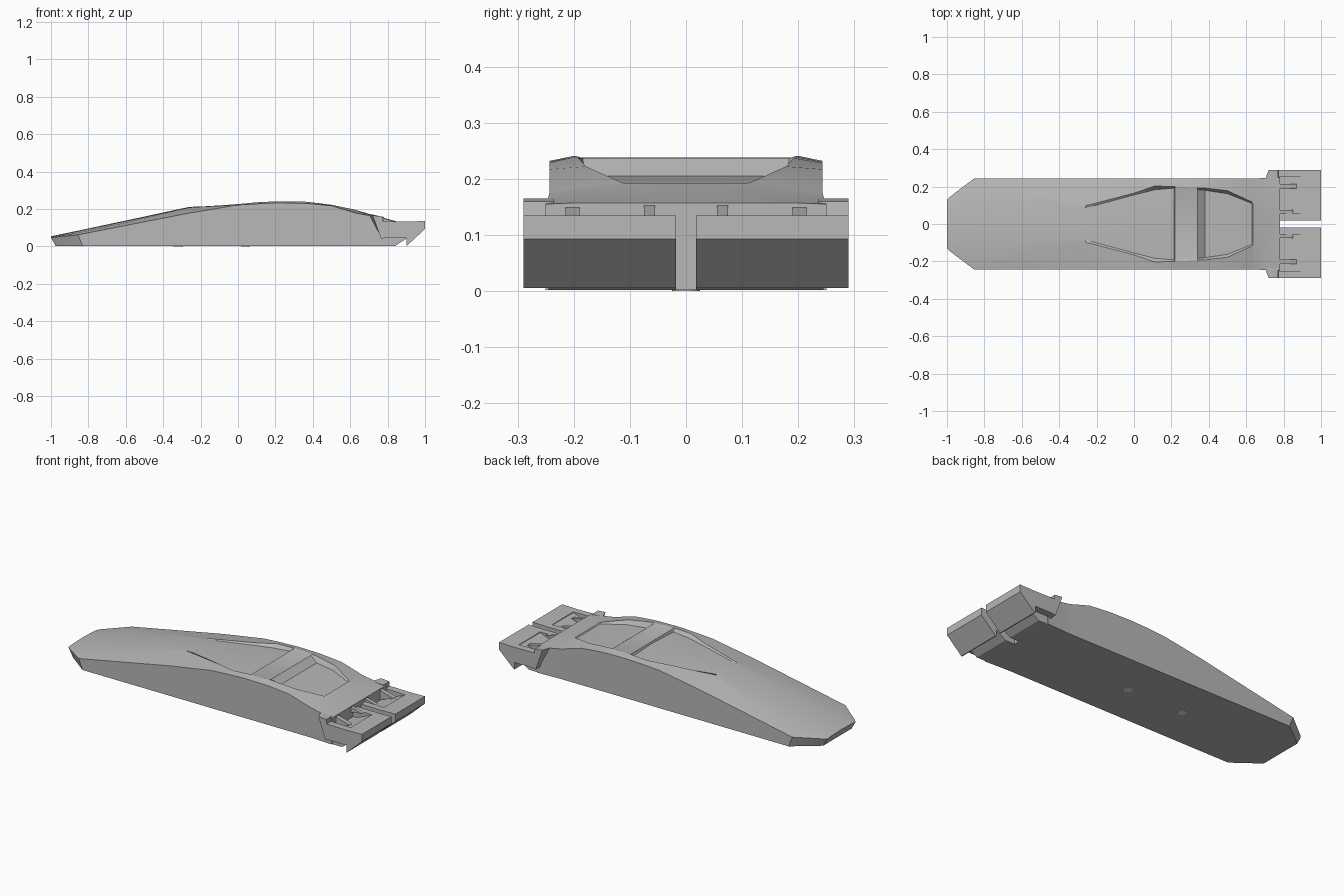
import bpy
import bmesh
import math

cube = bpy.data.objects.get("Cube")
if cube:
    bpy.data.objects.remove(cube, do_unlink=True)


def make_material(name, value):
    mat = bpy.data.materials.new(name)
    mat.use_nodes = True
    colour = (value, value, value, 1)
    mat.diffuse_color = colour
    mat.node_tree.nodes["Principled BSDF"].inputs["Base Color"].default_value = colour
    return mat


grey = make_material("plain grey", 0.48)
pale = make_material("pale grey", 0.8)


def finish(bm, name, material, smooth=False):
    """Turn a bmesh into a named, coloured object."""
    bmesh.ops.recalc_face_normals(bm, faces=bm.faces[:])
    mesh = bpy.data.meshes.new(name)
    bm.to_mesh(mesh)
    bm.free()
    mesh.materials.append(material)
    obj = bpy.data.objects.new(name, mesh)
    bpy.context.collection.objects.link(obj)
    if smooth:
        bpy.ops.object.select_all(action="DESELECT")
        obj.select_set(True)
        bpy.context.view_layer.objects.active = obj
        bpy.ops.object.shade_smooth_by_angle(angle=math.radians(25))
    return obj


def loft(name, rings):
    """Skin closed rings of equal length and cap both ends."""
    bm = bmesh.new()
    loops = [[bm.verts.new(p) for p in ring] for ring in rings]
    count = len(loops[0])
    for a, b in zip(loops, loops[1:]):
        for i in range(count):
            j = (i + 1) % count
            bm.faces.new((a[i], a[j], b[j], b[i]))
    bm.faces.new(loops[0])
    bm.faces.new(loops[-1])
    return finish(bm, name, grey, smooth=True)


def prism_pair(name, outline, inner, outer, taper=0.0):
    """Extrude an x-z outline across y on both sides; taper pulls in the outer front."""
    front = min(x for x, z in outline)
    for label, side in (("left", 1), ("right", -1)):
        bm = bmesh.new()
        a = [bm.verts.new((x, side * inner, z)) for x, z in outline]
        b = [bm.verts.new((x + (taper if x == front else 0), side * outer, z))
             for x, z in outline]
        for i in range(len(a)):
            j = (i + 1) % len(a)
            bm.faces.new((a[i], a[j], b[j], b[i]))
        bm.faces.new(a)
        bm.faces.new(b)
        finish(bm, label + "_" + name, grey)


# Hull: x, half width, edge z, crest y and z, inner y and z, centre z
stations = [
    (-1.0, .13, .047, .10, .050, .07, .051, .053),    # nose tip
    (-.985, .145, .049, .11, .053, .07, .055, .057),
    (-.855, .243, .062, .18, .072, .09, .080, .084),  # nose corner
    (-.6, .243, .112, .17, .127, .09, .135, .138),    # hood
    (-.26, .243, .178, .097, .208, .085, .207, .211), # canopy front
    (0, .243, .221, .165, .226, .155, .215, .221),
    (.11, .243, .228, .203, .236, .183, .217, .226),
    (.215, .243, .232, .2, .241, .192, .222, .23),    # canopy back
    (.22, .243, .232, .2, .241, .19, .238, .238),     # roof band
    (.34, .243, .23, .194, .24, .184, .237, .237),
    (.38, .243, .228, .192, .237, .18, .205, .205),   # engine bay
    (.5, .243, .217, .178, .222, .162, .2, .2),
    (.63, .243, .178, .118, .195, .11, .188, .188),
    (.635, .243, .177, .112, .193, .1, .193, .193),   # rear deck
    (.7, .246, .165, .12, .172, .06, .174, .174),
    (.78, .25, .155, .2, .157, .06, .157, .157),
]
floor = 0.002
rings = []
for x, width, edge, crest_y, crest_z, inner_y, inner_z, centre in stations:
    half = [(width, floor), (width, edge), (crest_y, crest_z), (inner_y, inner_z)]
    ring = half + [(0, centre)] + [(-y, z) for y, z in reversed(half)]
    # The underside starts slightly behind the raked nose
    rake = 0.025 if x < -.8 else 0
    rings.append([(x + (rake if z == floor else 0), y, z) for y, z in ring])
loft("hull", rings)

# Flared lips ahead of the rear blocks
prism_pair("rear_flare", [(.7, .165), (.77, .16), (.785, .045), (.765, .04)],
           .235, .29, taper=.02)

# Hull tails either side of the centre slot
prism_pair("hull_tail", [(.77, floor), (.84, floor), (.905, .045), (.905, .07), (.77, .07)],
           .018, .245)

# Rear blocks with undercut ends
prism_pair("rear_block", [(.9, .133), (1, .135), (1, .093), (.905, .005), (.9, .005)],
           .018, .29)
arm = [(.77, .135), (.902, .133), (.902, .045), (.775, .045)]
prism_pair("block_outer_arm", arm, .25, .29)
prism_pair("block_inner_arm", arm, .018, .055)

# Sloping pocket floors and the small fins above them
prism_pair("pocket_ramp", [(.77, .06), (.902, .06), (.902, .13), (.8, .09), (.77, .09)],
           .05, .255)
prism_pair("pocket_fin", [(.77, .152), (.87, .125), (.77, .09)], .19, .215)
prism_pair("deck_fin", [(.77, .155), (.85, .133), (.77, .12)], .055, .075)

# Round mounting points under the hull
for name, x in (("front_mount", -.32), ("rear_mount", .04)):
    bm = bmesh.new()
    bmesh.ops.create_cone(bm, cap_ends=True, segments=20, radius1=.025, radius2=.025, depth=.004)
    bmesh.ops.translate(bm, verts=bm.verts[:], vec=(x, 0, .002))
    finish(bm, name, pale)
